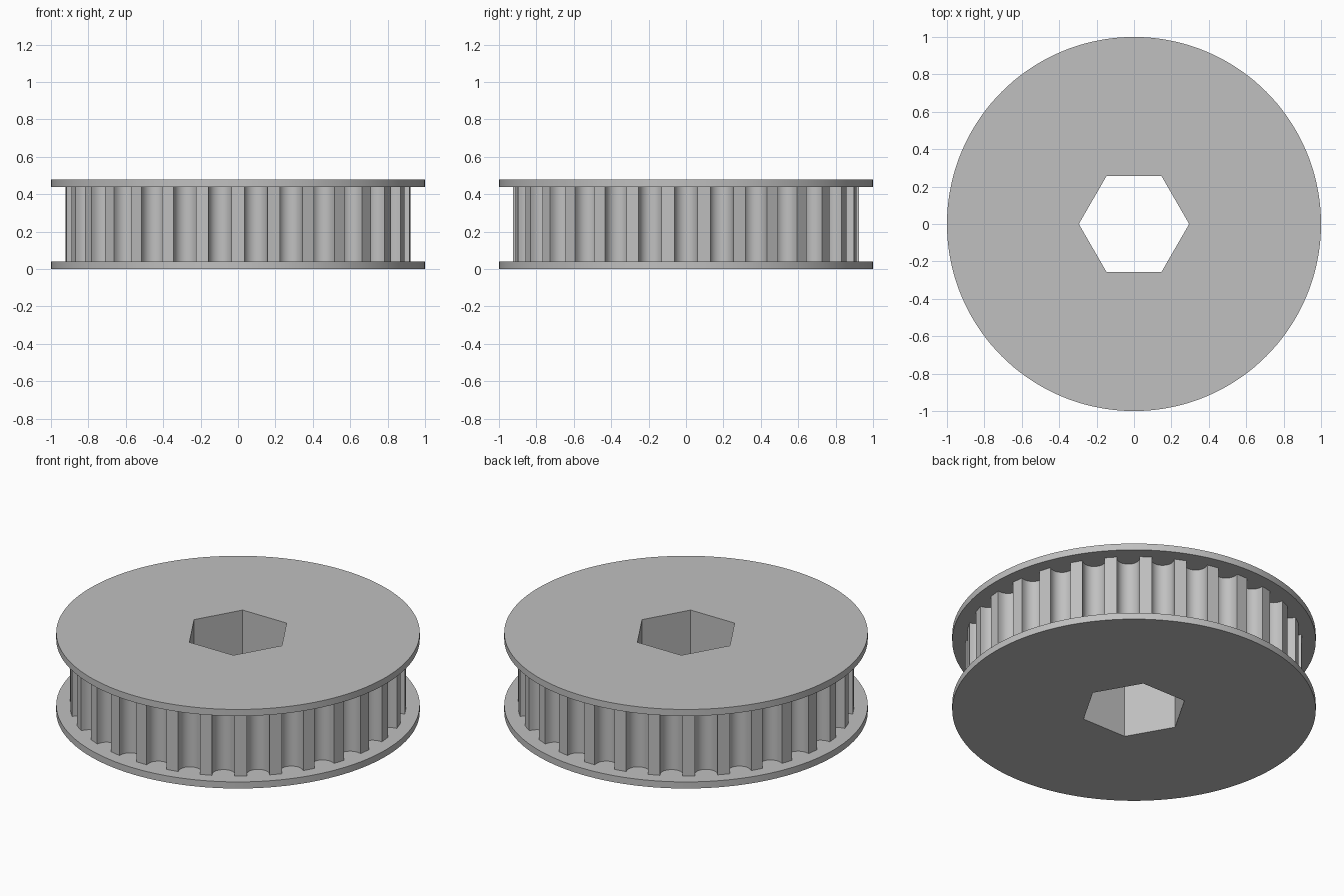
import bpy
import bmesh
from math import sin, cos, pi, sqrt, radians
from mathutils import Matrix, Vector

cube = bpy.data.objects.get("Cube")
if cube:
    bpy.data.objects.remove(cube, do_unlink=True)

HEIGHT = 0.48
FLANGE = 0.04         # flange thickness
RIM_R = 1.0           # flange radius
TOOTH_R = 0.925       # radius at the tooth tips
TEETH = 30
GROOVE_W = 0.0625     # half width of a groove
GROOVE_C = 0.905      # radius of the groove arc centres
HEX_R = 0.295         # hexagonal bore, corner radius


def circle(radius, sides):
    return [Vector((radius * cos(2 * pi * i / sides),
                    radius * sin(2 * pi * i / sides), 0)) for i in range(sides)]


def toothed_outline(steps=12):
    # One round-bottomed groove, repeated about the axis
    edge = sqrt(TOOTH_R ** 2 - GROOVE_W ** 2)
    groove = [Vector((edge, -GROOVE_W, 0))]
    for i in range(steps + 1):
        a = pi * i / steps
        groove.append(Vector((GROOVE_C - GROOVE_W * sin(a), -GROOVE_W * cos(a), 0)))
    groove.append(Vector((edge, GROOVE_W, 0)))
    return [Matrix.Rotation(2 * pi * k / TEETH, 3, 'Z') @ p
            for k in range(TEETH) for p in groove]


bm = bmesh.new()


def ring(points, z):
    verts = [bm.verts.new((p.x, p.y, z)) for p in points]
    edges = [bm.edges.new((verts[i - 1], verts[i])) for i in range(len(verts))]
    return verts, edges


def wall(low, high):
    a, b = low[0], high[0]
    for i in range(len(a)):
        bm.faces.new((a[i - 1], a[i], b[i], b[i - 1]))


def annulus(outer, inner, direction):
    bmesh.ops.triangle_fill(bm, edges=outer[1] + inner[1], use_beauty=True,
                            normal=(0, 0, direction))


disc = circle(RIM_R, 144)
teeth = toothed_outline()
bore = circle(HEX_R, 6)
top_inner = HEIGHT - FLANGE

# Flange rims
rims = [ring(disc, z) for z in (0, FLANGE, top_inner, HEIGHT)]
wall(rims[0], rims[1])
wall(rims[2], rims[3])

# Toothed drum between the flanges
drum = [ring(teeth, z) for z in (FLANGE, top_inner)]
wall(*drum)

# Hexagonal bore through the full height
hole = [ring(bore, z) for z in (0, HEIGHT)]
wall(*hole)

# Flat flange faces, outside and inside
annulus(rims[0], hole[0], -1)
annulus(rims[1], drum[0], 1)
annulus(rims[2], drum[1], -1)
annulus(rims[3], hole[1], 1)
bmesh.ops.recalc_face_normals(bm, faces=bm.faces[:])

mesh = bpy.data.meshes.new("toothed_pulley")
bm.to_mesh(mesh)
bm.free()
pulley = bpy.data.objects.new("toothed_pulley", mesh)
bpy.context.collection.objects.link(pulley)

# Plain grey finish
grey = bpy.data.materials.new("light_grey")
grey.use_nodes = True
colour = (0.53, 0.53, 0.53, 1)
grey.diffuse_color = colour
for node in grey.node_tree.nodes:
    if node.type == 'BSDF_PRINCIPLED':
        node.inputs["Base Color"].default_value = colour
mesh.materials.append(grey)

bpy.ops.object.select_all(action='DESELECT')
pulley.select_set(True)
bpy.context.view_layer.objects.active = pulley
bpy.ops.object.shade_smooth_by_angle(angle=radians(30))
